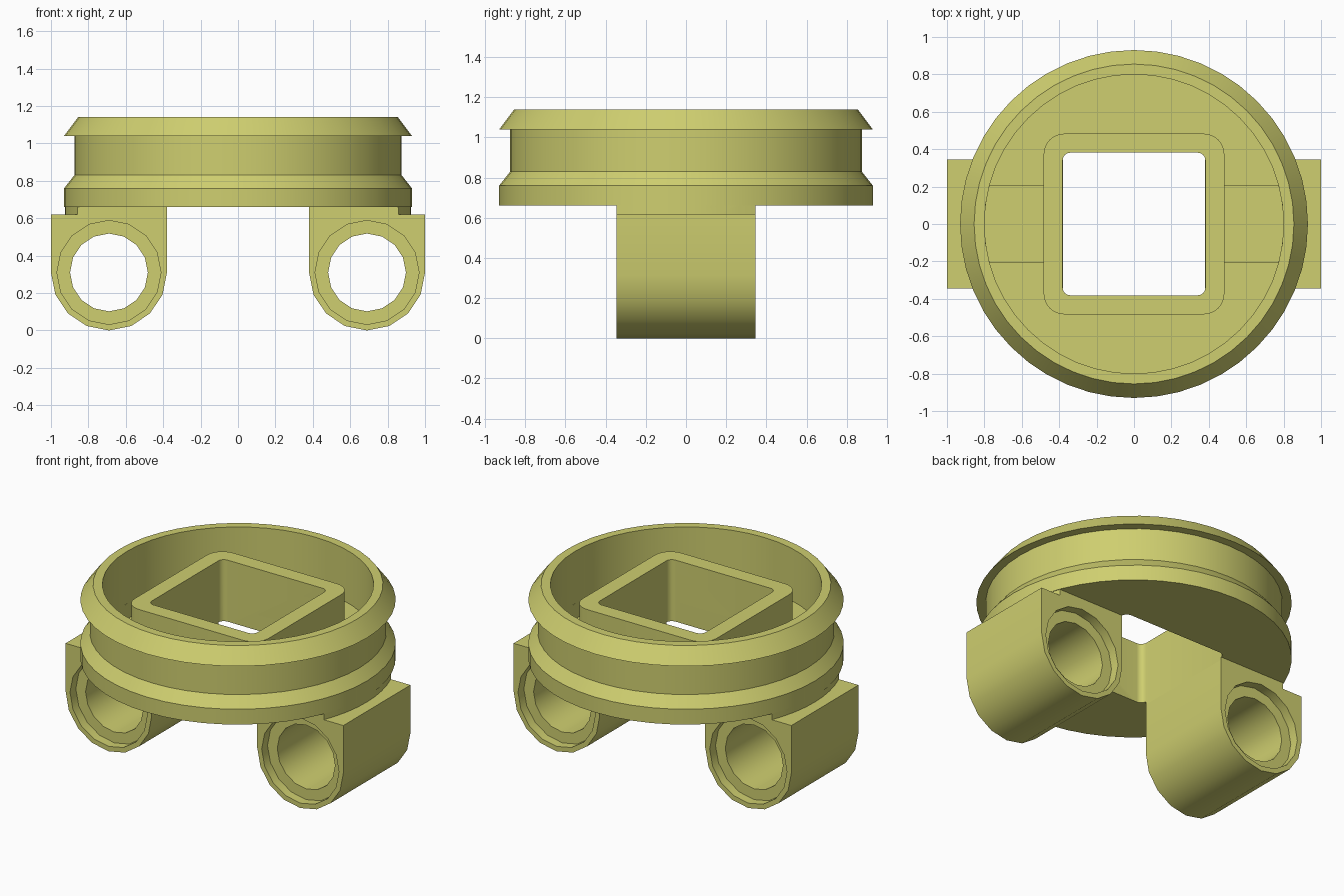
import bpy, bmesh, math
from math import sin, cos, pi
from mathutils import Matrix, Vector

cube = bpy.data.objects.get("Cube")
if cube:
    bpy.data.objects.remove(cube, do_unlink=True)

mat = bpy.data.materials.new("olive_yellow")
mat.use_nodes = True
COLOUR = (0.62, 0.62, 0.16, 1)
mat.diffuse_color = COLOUR
mat.node_tree.nodes["Principled BSDF"].inputs["Base Color"].default_value = COLOUR


def finish(name, bm):
    bmesh.ops.recalc_face_normals(bm, faces=bm.faces)
    mesh = bpy.data.meshes.new(name)
    bm.to_mesh(mesh)
    bm.free()
    mesh.materials.append(mat)
    ob = bpy.data.objects.new(name, mesh)
    bpy.context.collection.objects.link(ob)
    return ob


def prism(name, outline, low, high, along_y=False):
    """Extrude a 2D outline along z, or along y when the outline is in x and z."""
    bm = bmesh.new()
    if along_y:
        verts = [bm.verts.new((a, low, b)) for a, b in outline]
        step = (0, high - low, 0)
    else:
        verts = [bm.verts.new((a, b, low)) for a, b in outline]
        step = (0, 0, high - low)
    face = bm.faces.new(verts)
    ext = bmesh.ops.extrude_face_region(bm, geom=[face], use_keep_orig=True)
    moved = [g for g in ext["geom"] if isinstance(g, bmesh.types.BMVert)]
    bmesh.ops.translate(bm, verts=moved, vec=step)
    return finish(name, bm)


def lathe(name, profile, sides):
    bm = bmesh.new()
    verts = [bm.verts.new((r, 0, z)) for r, z in profile]
    edges = [bm.edges.new(p) for p in zip(verts, verts[1:])]
    bmesh.ops.spin(bm, geom=verts + edges, cent=(0, 0, 0), axis=(0, 0, 1),
                   angle=2 * pi, steps=sides, use_duplicate=False)
    bmesh.ops.remove_doubles(bm, verts=bm.verts, dist=0.0001)
    return finish(name, bm)


def arc(cx, cy, r, start, end, steps):
    angles = [start + (end - start) * i / steps for i in range(steps + 1)]
    return [(cx + r * cos(a), cy + r * sin(a)) for a in angles]


def rounded_square(half, r):
    c = half - r
    pts = []
    for i, (sx, sy) in enumerate([(1, 1), (-1, 1), (-1, -1), (1, -1)]):
        pts += arc(sx * c, sy * c, r, i * pi / 2, (i + 1) * pi / 2, 6)
    return pts


def combine(target, tool, operation):
    mod = target.modifiers.new("cut", "BOOLEAN")
    mod.operation = operation
    mod.solver = "EXACT"
    mod.object = tool
    bpy.context.view_layer.objects.active = target
    bpy.ops.object.modifier_apply(modifier=mod.name)
    bpy.data.objects.remove(tool, do_unlink=True)


def arc_ended(side, inner, radius, half_width):
    """Outline from a straight inner end to a circular outer end."""
    a = math.asin(half_width / radius)
    pts = [(inner, -half_width)] + arc(0, 0, radius, -a, a, 8) + [(inner, half_width)]
    return [(side * x, y) for x, y in pts]


# Grooved round cup
body = lathe("collar_body", [
    (0, 0.66), (0.93, 0.66), (0.93, 0.76), (0.875, 0.83), (0.875, 1.04),
    (0.93, 1.04), (0.855, 1.14), (0.80, 1.14), (0.80, 0.80), (0, 0.80)], 48)

# Shallow floor pockets
for side in (1, -1):
    combine(body, prism("pocket", arc_ended(side, 0.4, 0.799, 0.205), 0.70, 0.9), "DIFFERENCE")

# Square tube standing on the floor
combine(body, prism("tube", rounded_square(0.483, 0.11), 0.67, 1.06), "UNION")

# Bored lugs below the cup
LUG_X, LUG_Z, LUG_R, DEPTH = 0.69, 0.31, 0.31, 0.345
for side in (1, -1):
    cx = side * LUG_X
    outline = arc(cx, LUG_Z, LUG_R, pi, 2 * pi, 8)
    outline += [(cx + LUG_R, 0.62), (cx - LUG_R, 0.62)]
    lug = prism("lug", outline, -DEPTH, DEPTH, True)
    combine(lug, prism("neck", arc_ended(side, 0.38, 0.926, DEPTH), 0.605, 0.68), "UNION")
    bore = arc(cx, LUG_Z, 0.208, 0, 2 * pi, 16)[:-1]
    combine(lug, prism("bore", bore, -0.5, 0.5, True), "DIFFERENCE")
    recess = arc(cx, LUG_Z, 0.278, 0, 2 * pi, 16)[:-1]
    for end in (1, -1):
        low, high = sorted((end * 0.285, end * 0.5))
        combine(lug, prism("recess", recess, low, high, True), "DIFFERENCE")
    combine(body, lug, "UNION")

# Square hole right through
combine(body, prism("hole", rounded_square(0.381, 0.04), 0.64, 1.3), "DIFFERENCE")

bpy.ops.object.select_all(action="DESELECT")
body.select_set(True)
bpy.context.view_layer.objects.active = body
bpy.ops.object.shade_smooth_by_angle(angle=math.radians(30))
